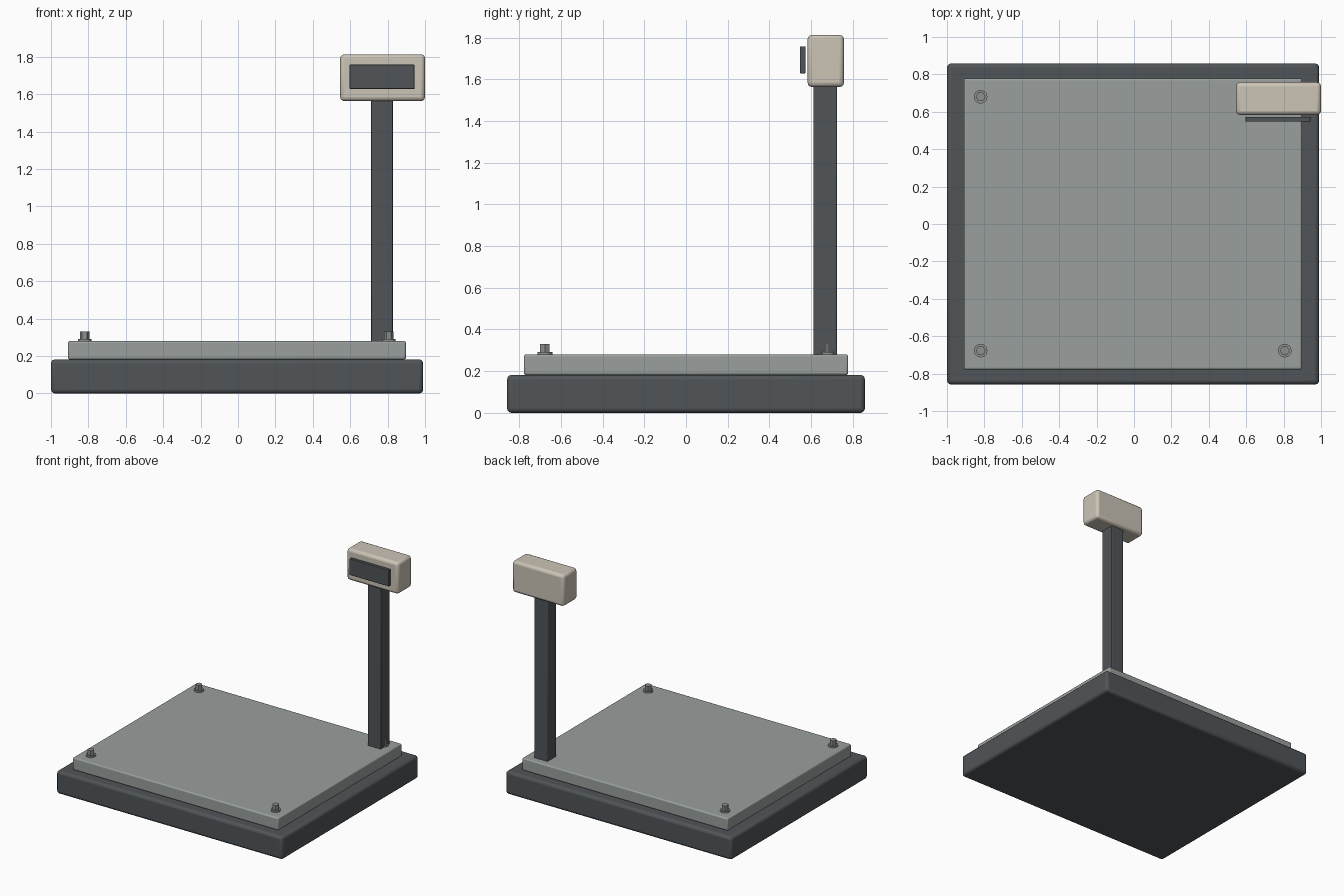
import bpy
import math

default = bpy.data.objects.get("Cube")
if default:
    bpy.data.objects.remove(default, do_unlink=True)


def material(name, rgb):
    mat = bpy.data.materials.new(name)
    mat.use_nodes = True
    mat.diffuse_color = (*rgb, 1)
    mat.node_tree.nodes["Principled BSDF"].inputs["Base Color"].default_value = (*rgb, 1)
    return mat


DARK = material("dark_grey", (0.08, 0.09, 0.098))
PLATE = material("plate_grey", (0.32, 0.35, 0.34))
BEIGE = material("warm_beige", (0.6, 0.55, 0.47))
STEEL = material("bolt_steel", (0.26, 0.28, 0.275))


def finish(obj, name, mat, bevel, segments=3):
    """Name, colour, round and smooth the active object."""
    obj.name = obj.data.name = name
    obj.data.materials.append(mat)
    if bevel:
        mod = obj.modifiers.new("rounded_edges", "BEVEL")
        mod.width = bevel
        mod.segments = segments
        bpy.ops.object.shade_smooth_by_angle(angle=math.radians(35))
    return obj


def box(name, x, y, z, mat, bevel):
    """Rounded box spanning the given (low, high) ranges."""
    spans = (x, y, z)
    bpy.ops.mesh.primitive_cube_add(size=1, location=[sum(s) / 2 for s in spans])
    obj = bpy.context.object
    obj.scale = [s[1] - s[0] for s in spans]
    bpy.ops.object.transform_apply(location=False, rotation=False, scale=True)
    return finish(obj, name, mat, bevel)


def disc(name, x, y, z, radius, sides, mat):
    """Upright prism spanning the z range."""
    bpy.ops.mesh.primitive_cylinder_add(
        vertices=sides, radius=radius, depth=z[1] - z[0],
        location=(x, y, sum(z) / 2), rotation=(0, 0, math.pi / 6))
    obj = finish(bpy.context.object, name, mat, 0)
    if sides > 6:
        bpy.ops.object.shade_smooth_by_angle(angle=math.radians(35))
    return obj


# Base and weighing platform
box("base", (-1, 0.99), (-0.858, 0.858), (0, 0.182), DARK, 0.022)
box("platform", (-0.91, 0.898), (-0.778, 0.778), (0.182, 0.28), PLATE, 0.01)

# Post, display housing and screen panel
box("post", (0.712, 0.828), (0.611, 0.724), (0.27, 1.6), DARK, 0.006)
box("display_housing", (0.546, 1), (0.583, 0.758), (1.563, 1.813), BEIGE, 0.022)
box("display_screen", (0.597, 0.944), (0.547, 0.573), (1.628, 1.758), DARK, 0.004)

# Corner bolts, each a washer with a hexagonal head
for x, side in ((-0.82, "right"), (0.806, "left")):
    for y, end in ((-0.677, "front"), (0.68, "back")):
        disc(f"washer_{end}_{side}", x, y, (0.277, 0.292), 0.036, 24, STEEL)
        disc(f"bolt_head_{end}_{side}", x, y, (0.29, 0.33), 0.026, 6, STEEL)
